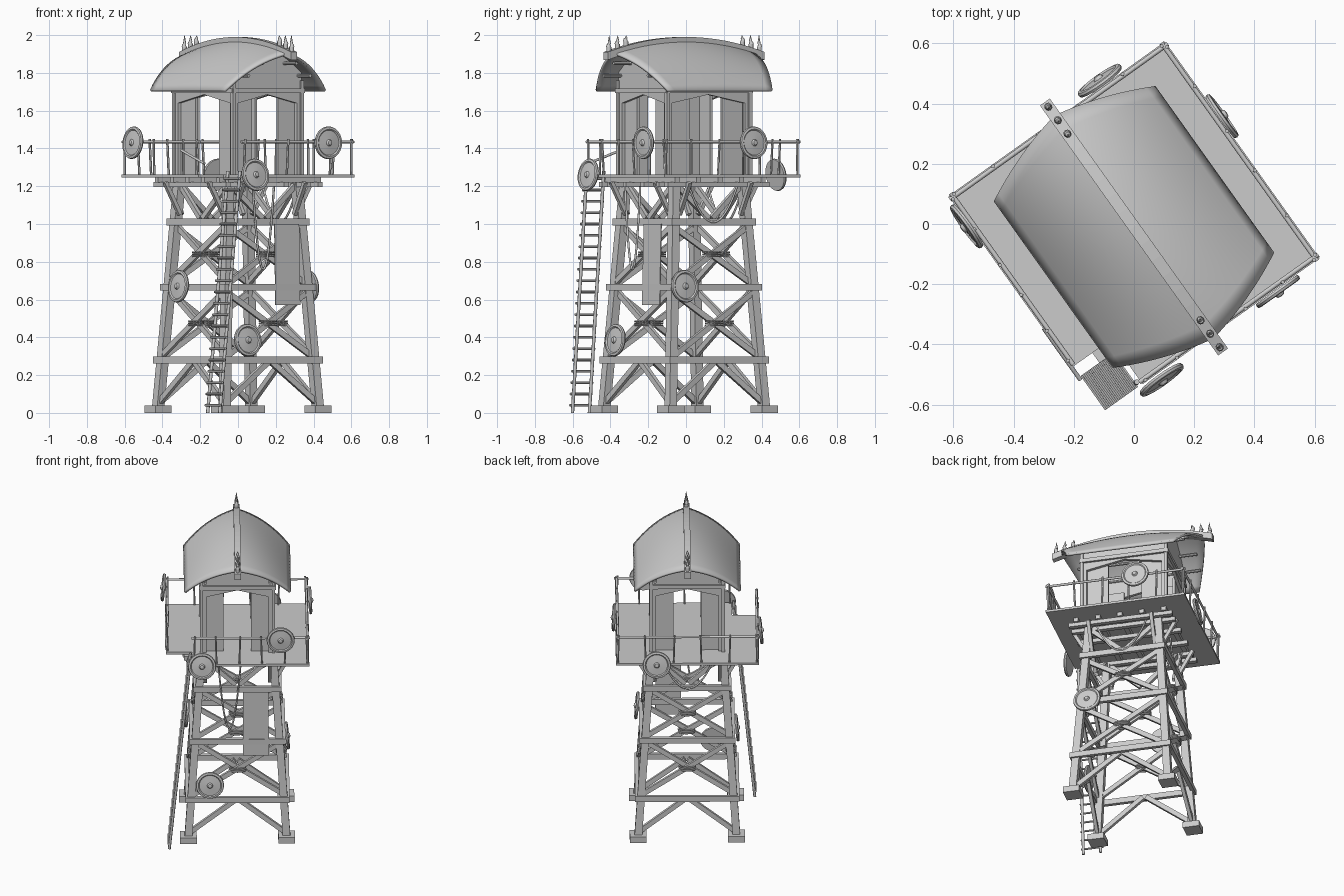
import bpy, bmesh, math
from mathutils import Matrix, Vector as V

if "Cube" in bpy.data.objects:
    bpy.data.objects.remove(bpy.data.objects["Cube"])

# The tower is square and turned about z; everything is built unrotated first
R = Matrix.Translation((0, -0.01, 0)) @ Matrix.Rotation(math.radians(35.5), 4, 'Z')

def finish(name, bm, smooth=None):
    bmesh.ops.recalc_face_normals(bm, faces=bm.faces)
    me = bpy.data.meshes.new(name)
    bm.to_mesh(me)
    bm.free()
    me.transform(R)
    ob = bpy.data.objects.new(name, me)
    bpy.context.collection.objects.link(ob)
    if smooth:
        bpy.ops.object.select_all(action='DESELECT')
        ob.select_set(True)
        bpy.context.view_layer.objects.active = ob
        bpy.ops.object.shade_smooth_by_angle(angle=math.radians(smooth))
    return ob

def frame(p, q, w, h):
    p, q = V(p), V(q)
    d = (q - p).normalized()
    ref = V((0, 1, 0)) if abs(d.z) > 0.95 else V((0, 0, 1))
    side = d.cross(ref).normalized()
    up = side.cross(d)
    m = Matrix((side * w, up * h, -d * (q - p).length)).transposed().to_4x4()
    return Matrix.Translation((p + q) / 2) @ m

def box(bm, p, q, w, h):
    bmesh.ops.create_cube(bm, size=1, matrix=frame(p, q, w, h))

def rod(bm, p, q, r, n=8):
    bmesh.ops.create_cone(bm, cap_ends=True, segments=n, radius1=1, radius2=1, depth=1,
                          matrix=frame(p, q, r, r))

def face(k, s, d, z):
    return Matrix.Rotation(k * math.pi / 2, 3, 'Z') @ V((s, -d, z))

def plate(bm, pts, offset):
    f = bm.faces.new([bm.verts.new(p) for p in pts])
    g = bmesh.ops.extrude_face_region(bm, geom=[f])['geom']
    bmesh.ops.translate(bm, vec=offset, verts=[v for v in g if isinstance(v, bmesh.types.BMVert)])

def rope(name, pts, r=0.006, cyclic=False):
    cu = bpy.data.curves.new(name, 'CURVE')
    cu.dimensions = '3D'
    cu.bevel_depth, cu.bevel_resolution = r, 1
    sp = cu.splines.new('POLY')
    sp.points.add(len(pts) - 1)
    for pt, p in zip(sp.points, pts):
        pt.co = (*p, 1)
    sp.use_cyclic_u = cyclic
    ob = bpy.data.objects.new(name, cu)
    ob.matrix_world = R
    bpy.context.collection.objects.link(ob)

def leg_c(z):
    return 0.305 - 0.083 * z / 1.22

# Legs and feet
legs, feet = bmesh.new(), bmesh.new()
for sx in (-1, 1):
    for sy in (-1, 1):
        c0, c1 = leg_c(0.02), leg_c(1.22)
        box(legs, (sx * c0, sy * c0, 0.02), (sx * c1, sy * c1, 1.22), 0.047, 0.047)
        box(feet, (sx * c0 - 0.052, sy * c0, 0.02), (sx * c0 + 0.052, sy * c0, 0.02), 0.104, 0.04)
finish("legs", legs)
finish("feet", feet)

# Ring beams, cross braces and platform struts on each face
rings, braces, struts = bmesh.new(), bmesh.new(), bmesh.new()
for k in range(4):
    for z in (0.28, 0.665, 1.01):
        c = leg_c(z) + 0.024
        box(rings, face(k, -c - 0.012, c, z), face(k, c + 0.012, c, z), 0.024, 0.036)
    for s in (-1, 1):
        box(braces, face(k, s * leg_c(0.05), leg_c(0.05), 0.05), face(k, s * 0.01, leg_c(0.27), 0.27), 0.022, 0.03)
        for lo, hi in ((0.3, 0.645), (0.685, 0.99)):
            o = 0.011 * s
            box(braces, face(k, -s * leg_c(lo), leg_c(lo) + o, lo), face(k, s * leg_c(hi), leg_c(hi) + o, hi), 0.02, 0.03)
        box(braces, face(k, s * 0.01, leg_c(1.03), 1.03), face(k, s * 0.215, leg_c(1.21), 1.21), 0.022, 0.028)
        box(struts, face(k, s * 0.2, 0.235, 1.05), face(k, s * 0.2, 0.33, 1.22), 0.022, 0.022)
    # Rope lashings at the brace crossings
    for zc in (0.475, 0.84):
        for j in (-1, 0, 1):
            rope("rope_lashing", [face(k, 0.05 * math.cos(t * math.pi / 8),
                 leg_c(zc) + 0.03 * math.sin(t * math.pi / 8), zc + 0.011 * j) for t in range(16)], 0.005, True)
finish("ring_beams", rings)
finish("cross_braces", braces)
finish("platform_struts", struts)

# Joists in two layers
joists = bmesh.new()
for i in range(5):
    b = -0.28 + 0.14 * i
    box(joists, (-0.33, b, 1.234), (0.33, b, 1.234), 0.03, 0.026)
for a in (-0.3, -0.22, -0.08, 0.08, 0.22, 0.3):
    box(joists, (a, -0.33, 1.21), (a, 0.33, 1.21), 0.03, 0.026)
finish("joists", joists)

# Platform with a corner notch for the ladder
P = 0.442
floor = bmesh.new()
plate(floor, [V((x, y, 1.247)) for x, y in
      ((-P, P), (P, P), (P, -P), (-0.28, -P), (-0.28, -0.26), (-P, -0.26))], V((0, 0, 0.015)))
finish("platform", floor)

# Ladder
ladder = bmesh.new()
ladder_a = lambda z: -0.422 + 0.13 * z / 1.27
for b in (-0.425, -0.315):
    rod(ladder, (ladder_a(0), b, 0), (ladder_a(1.28), b, 1.28), 0.009)
for i in range(21):
    z = 0.04 + 0.06 * i
    rod(ladder, (ladder_a(z) - 0.008, -0.44, z), (ladder_a(z) - 0.008, -0.3, z), 0.007, 6)
finish("ladder", ladder, 50)

# Railing: rail span per side, the ladder side ends in a fallen rail
rail, E = bmesh.new(), 0.43
for k, (s0, s1) in enumerate(((-0.27, E), (-E, E), (-E, E), (-E, 0.24))):
    rod(rail, face(k, s0 - 0.015, E, 1.435), face(k, s1 + 0.015, E, 1.435), 0.008)
    for i in range(6):
        s = s0 + (s1 - s0) * i / 5
        rod(rail, face(k, s, E, 1.255), face(k, s + 0.006 * (-1) ** i, E + 0.006, 1.45), 0.0065, 6)
rod(rail, (-0.44, -0.1, 1.39), (-0.44, -0.31, 1.32), 0.007)
finish("railing", rail, 50)

# Roof shape: arched ridge, bulging sides, gable ends that sweep out at the top
def roof_z(a, b):
    s = min(abs(a) / 0.33, 1)
    ridge = 1.972 - 0.062 * (b / 0.45) ** 2
    return ridge - (ridge - 1.71) * (0.52 * s + 0.48 * s ** 2.3)

roof, NA, NB = bmesh.new(), 24, 16
grid = []
for i in range(NA + 1):
    s = -1 + 2 * i / NA
    L = 0.455 - 0.06 * abs(s) - 0.055 * s * s
    row = []
    for j in range(NB + 1):
        b = L * (-1 + 2 * j / NB)
        row.append(roof.verts.new((0.33 * s, b, roof_z(0.33 * s, b))))
    grid.append(row)
for i in range(NA):
    for j in range(NB):
        roof.faces.new((grid[i][j], grid[i + 1][j], grid[i + 1][j + 1], grid[i][j + 1]))
ob = finish("roof", roof, 20)
m = ob.modifiers.new("thickness", 'SOLIDIFY')
m.thickness, m.offset = 0.014, -1 if ob.data.polygons[0].normal.z > 0 else 1

# Ridge beam: one curved side profile given a width
ridge, horns = bmesh.new(), bmesh.new()
rz = lambda b: roof_z(0, b) - 0.003
bs = [-0.51 + 1.02 * i / 16 for i in range(17)]
plate(ridge, [V((-0.02, b, rz(b) + 0.021)) for b in bs] + [V((-0.02, b, rz(b) - 0.021)) for b in reversed(bs)],
      V((0.04, 0, 0)))
# Curved horn spikes
for sgn in (-1, 1):
    for b in (0.375, 0.43, 0.485):
        z = rz(b) + 0.015
        steps = ((0, z, 0.013), (0.008, z + 0.025, 0.013), (0.006, z + 0.04, 0.009), (-0.002, 1.999, 0.001))
        for (o0, z0, r0), (o1, z1, r1) in zip(steps, steps[1:]):
            bmesh.ops.create_cone(horns, cap_ends=True, segments=8, radius1=r0, radius2=r1, depth=z1 - z0,
                                  matrix=Matrix.Translation((0, sgn * (b + (o0 + o1) / 2), (z0 + z1) / 2)))
finish("ridge_beam", ridge)
finish("ridge_horns", horns, 50)

# Cabin: peaked header on posts, with side panels set back beside each doorway
walls, panels, trim = bmesh.new(), bmesh.new(), bmesh.new()
HA, HB = 0.222, 0.268
for k in range(4):
    hw, d, door = (HA, HB, 0.085) if k % 2 == 0 else (HB, HA, 0.105)
    top = [hw * (1 - i / 4) for i in range(9)]
    top = [(s, roof_z(*((s, HB) if k % 2 == 0 else (HA, s))) - 0.016) for s in top]
    e = hw - 0.03
    prof = [(-hw, 1.26), (-e, 1.26), (-e, 1.64), (0, 1.685), (e, 1.64), (e, 1.26), (hw, 1.26)] + top
    plate(walls, [face(k, s, d, z) for s, z in prof], face(k, 0, -0.02, 0))
    for sgn in (-1, 1):
        box(panels, face(k, sgn * door, d - 0.03, 1.475), face(k, sgn * e, d - 0.03, 1.475), 0.016, 0.43)
    box(trim, face(k, -hw - 0.01, d + 0.006, 1.705), face(k, hw + 0.01, d + 0.006, 1.705), 0.018, 0.025)
for x in (-HA, HA):
    for y in (-HB, HB):
        box(trim, (x, y, 1.26), (x, y, 1.76), 0.02, 0.02)
for a, z in ((0.2, 1.785), (0.11, 1.85)):
    for sx in (-1, 1):
        rod(trim, (sx * a, -0.38, z), (sx * a, 0.38, z), 0.009)
finish("cabin_walls", walls)
finish("door_panels", panels)
finish("cabin_timbers", trim)

# Round shields: (face, along, out, height, upward tilt)
profile = ((0, 0.022), (0.012, 0.02), (0.018, 0.01), (0.066, 0.006), (0.072, 0.012),
           (0.084, 0.01), (0.087, 0.002), (0.084, -0.006), (0, -0.006))
for k, s, d, z, tilt in ((0, 0.265, 0.45, 1.43, 0), (0, -0.22, 0.465, 1.26, 0.15), (1, 0.13, 0.45, 1.43, 0.05),
                         (2, -0.19, 0.46, 1.26, 0.15), (3, -0.325, 0.45, 1.43, 0.1), (0, -0.17, 0.325, 0.385, 0.1),
                         (3, -0.113, 0.305, 0.67, 0.1), (1, -0.214, 0.305, 0.67, 0.1)):
    bm = bmesh.new()
    vs = [bm.verts.new((r, 0, h)) for r, h in profile]
    es = [bm.edges.new(e) for e in zip(vs, vs[1:])]
    bmesh.ops.spin(bm, geom=vs + es, cent=(0, 0, 0), axis=(0, 0, 1), angle=math.tau, steps=24)
    bmesh.ops.remove_doubles(bm, verts=bm.verts, dist=0.0002)
    n = face(k, 0, 1, tilt).to_track_quat('Z', 'Y').to_matrix().to_4x4()
    bm.transform(Matrix.Translation(face(k, s, d, z)) @ n)
    finish("shield", bm, 30)

# Hanging cloth panel
cloth = bmesh.new()
box(cloth, (0.113, -0.295, 0.572), (0.113, -0.285, 1.0), 0.16, 0.005)
finish("hanging_cloth", cloth)

# Slack ropes under the platform
for p, q, sag in (((-0.12, -0.3, 1.22), (0.02, -0.3, 1.2), 0.45), ((0.16, 0.27, 1.22), (-0.16, 0.27, 1.2), 0.2),
                  ((0.27, -0.16, 1.2), (0.27, 0.16, 1.22), 0.2)):
    rope("slack_rope", [V(p).lerp(V(q), i / 16) - V((0, 0, sag * (1 - (i / 8 - 1) ** 2))) for i in range(17)])
